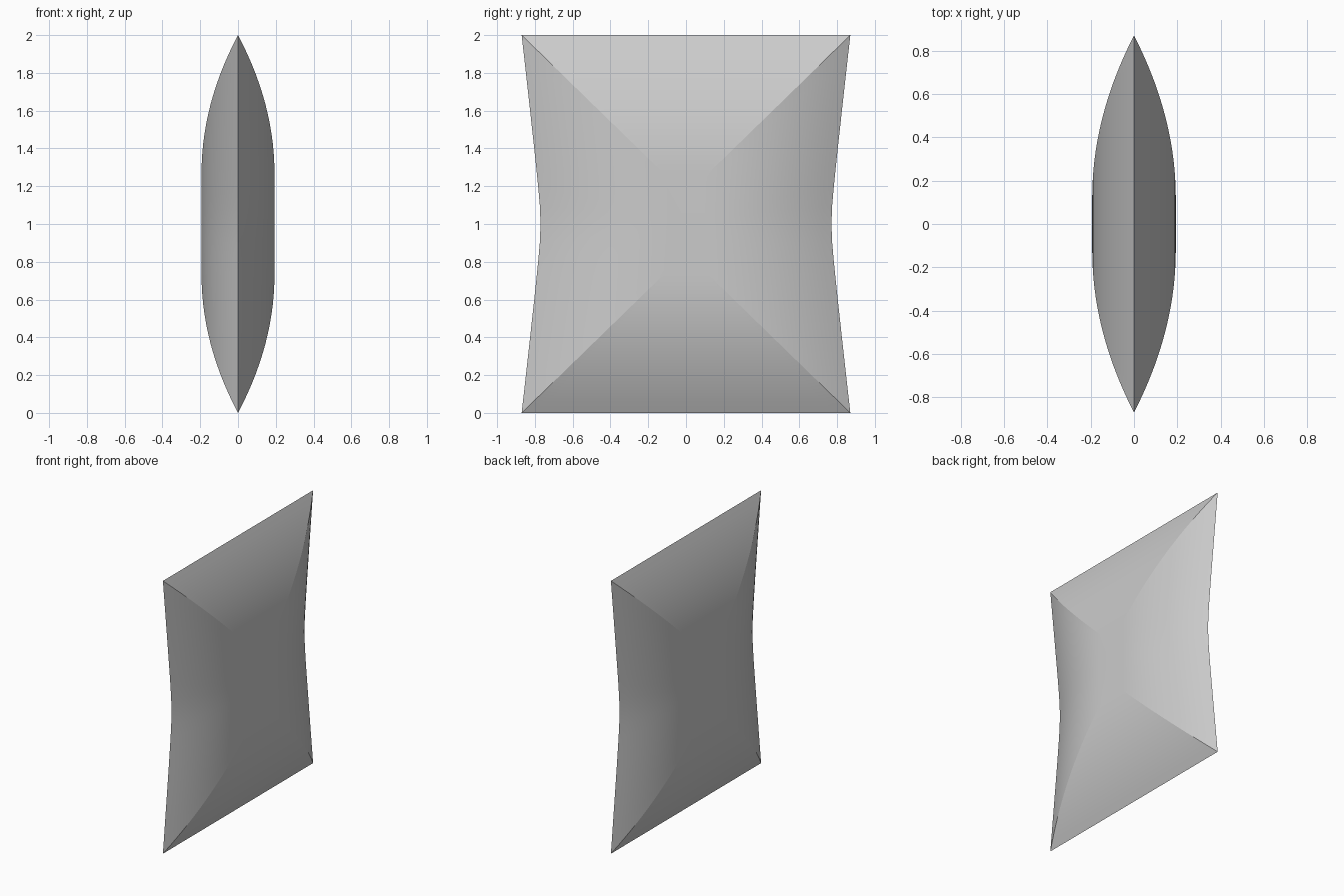
import bpy
import bmesh
from math import sqrt

cube = bpy.data.objects.get("Cube")
if cube:
    bpy.data.objects.remove(cube, do_unlink=True)

HALF_Y, HALF_Z, HALF_X = 0.87, 1.0, 0.193   # overall half sizes
FLAT_Y, FLAT_Z = 0.12, 0.27                 # flat middle panel half sizes
PINCH, SOFT = 0.10, 0.12                    # how far the side edges bow inward
RINGS, STEPS = 14, 20


def bow(s):
    """Rounded V: one at the middle of an edge, zero at the corners."""
    end = sqrt(1 + SOFT ** 2)
    return (end - sqrt(s * s + SOFT ** 2)) / (end - SOFT)


def ring_points(t, side):
    """Closed loop of points, from the seam (t=0) to the flat panel (t=1)."""
    hy = HALF_Y + (FLAT_Y - HALF_Y) * t
    hz = HALF_Z + (FLAT_Z - HALF_Z) * t
    x = side * HALF_X * (1 - (1 - t) ** 2)
    points = []
    for edge in range(4):
        for i in range(STEPS):
            s = 2 * i / STEPS - 1
            y_side = hy - PINCH * bow(s) * (1 - t)
            y, z = [(s * hy, -hz), (y_side, s * hz),
                    (-s * hy, hz), (-y_side, -s * hz)][edge]
            points.append((x, y, z + HALF_Z))
    return points


# Two puffed halves, welded along the seam
bm = bmesh.new()
count = 4 * STEPS
for side in (1, -1):
    rings = [[bm.verts.new(p) for p in ring_points(k / RINGS, side)]
             for k in range(RINGS + 1)]
    for outer, inner in zip(rings, rings[1:]):
        for j in range(count):
            n = (j + 1) % count
            bm.faces.new((outer[j], outer[n], inner[n], inner[j]))
        # Crisp creases from each corner to the flat panel
        for j in range(0, count, STEPS):
            bm.edges.get((outer[j], inner[j])).smooth = False
    bm.faces.new(rings[-1])

bmesh.ops.remove_doubles(bm, verts=bm.verts, dist=0.0001)
bmesh.ops.recalc_face_normals(bm, faces=bm.faces)
for face in bm.faces:
    face.smooth = True
for e in bm.edges:
    if all(abs(v.co.x) < 0.0001 for v in e.verts):
        e.smooth = False

mesh = bpy.data.meshes.new("pillow")
bm.to_mesh(mesh)
bm.free()
pillow = bpy.data.objects.new("pillow", mesh)
bpy.context.collection.objects.link(pillow)

# Plain light grey fabric
fabric = bpy.data.materials.new("light grey fabric")
fabric.use_nodes = True
colour = (0.6, 0.6, 0.6, 1)
fabric.diffuse_color = colour
for node in fabric.node_tree.nodes:
    if node.type == "BSDF_PRINCIPLED":
        node.inputs["Base Color"].default_value = colour
mesh.materials.append(fabric)
